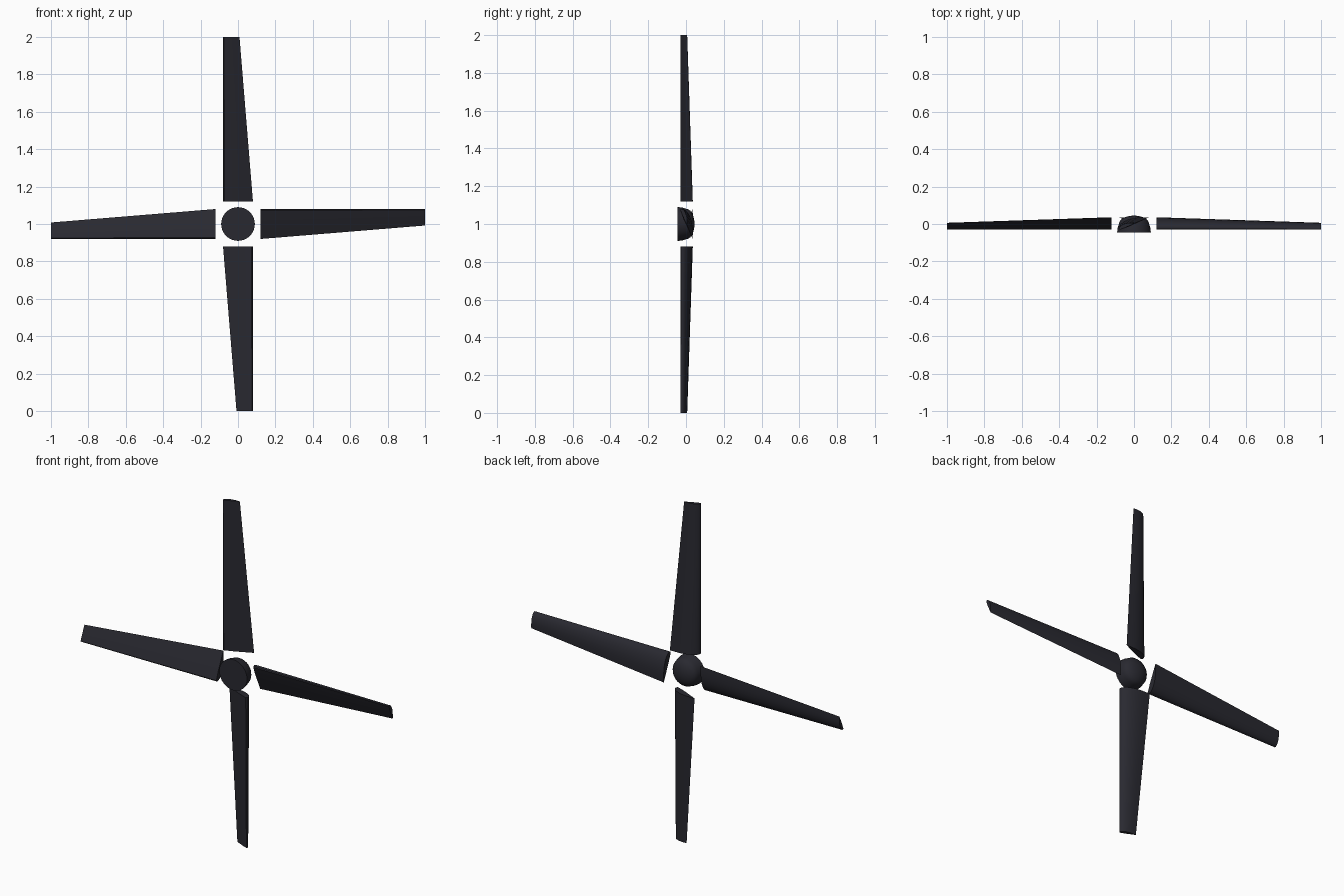
import bpy, bmesh, math
from mathutils import Matrix, Vector

cube = bpy.data.objects.get("Cube")
if cube:
    bpy.data.objects.remove(cube, do_unlink=True)

paint = bpy.data.materials.new("dark_slate")
paint.use_nodes = True
colour = (0.022, 0.022, 0.030, 1)
paint.diffuse_color = colour
paint.node_tree.nodes["Principled BSDF"].inputs["Base Color"].default_value = colour

CENTRE = Vector((0, 0, 1))
ROOT, TIP = 0.12, 1.0
TAPER = 0.55
LEAD = Vector((-0.08, -0.03))      # edge that stays straight along the blade


def finish(name, bm, angle):
    bmesh.ops.recalc_face_normals(bm, faces=bm.faces)
    mesh = bpy.data.meshes.new(name)
    bm.to_mesh(mesh)
    bm.free()
    obj = bpy.data.objects.new(name, mesh)
    bpy.context.collection.objects.link(obj)
    mesh.materials.append(paint)
    bpy.ops.object.select_all(action="DESELECT")
    obj.select_set(True)
    bpy.context.view_layer.objects.active = obj
    bpy.ops.object.shade_smooth_by_angle(angle=math.radians(angle))
    return obj


# Pitched aerofoil section at the blade root (x, y): flat front, arched back
SECTION = [(-0.071, -0.03), (-0.077, -0.027), (-0.08, -0.02), (-0.078, -0.009),
           (-0.07, 0.002), (-0.055, 0.014), (-0.035, 0.023), (-0.01, 0.031),
           (0.02, 0.035), (0.05, 0.036), (0.08, 0.035), (0.03, 0.012), (-0.02, -0.011)]


def add_blade(name, turn):
    bm = bmesh.new()
    rings = []
    for z, scale in ((ROOT, 1), (TIP, TAPER)):
        ring = [LEAD + (Vector(p) - LEAD) * scale for p in SECTION]
        rings.append([bm.verts.new((p.x, p.y, z)) for p in ring])
    low, high = rings
    for i in range(len(low)):
        j = (i + 1) % len(low)
        bm.faces.new((low[i], low[j], high[j], high[i]))
    bm.faces.new(low)
    bm.faces.new(high)
    bm.transform(Matrix.Translation(CENTRE) @ Matrix.Rotation(turn, 4, "Y"))
    finish(name, bm, 35)


for i, name in enumerate(("top_blade", "left_blade", "bottom_blade", "right_blade")):
    add_blade(name, i * math.pi / 2)

# Hub: flat front disc, tapered collar and domed back, spun about the y axis
bm = bmesh.new()
profile = [(0, -0.045), (0.09, -0.045), (0.087, -0.02), (0.081, 0.0)]
for k in range(1, 7):
    a = k / 6 * math.pi / 2
    profile.append((0.081 * math.cos(a), 0.045 * math.sin(a)))
verts = [bm.verts.new((r, y, 0)) for r, y in profile]
edges = [bm.edges.new(pair) for pair in zip(verts, verts[1:])]
bmesh.ops.spin(bm, geom=verts + edges, axis=(0, 1, 0), cent=(0, 0, 0),
               angle=2 * math.pi, steps=32)
bmesh.ops.remove_doubles(bm, verts=bm.verts, dist=0.0005)
bm.transform(Matrix.Translation(CENTRE))
finish("hub", bm, 35)
